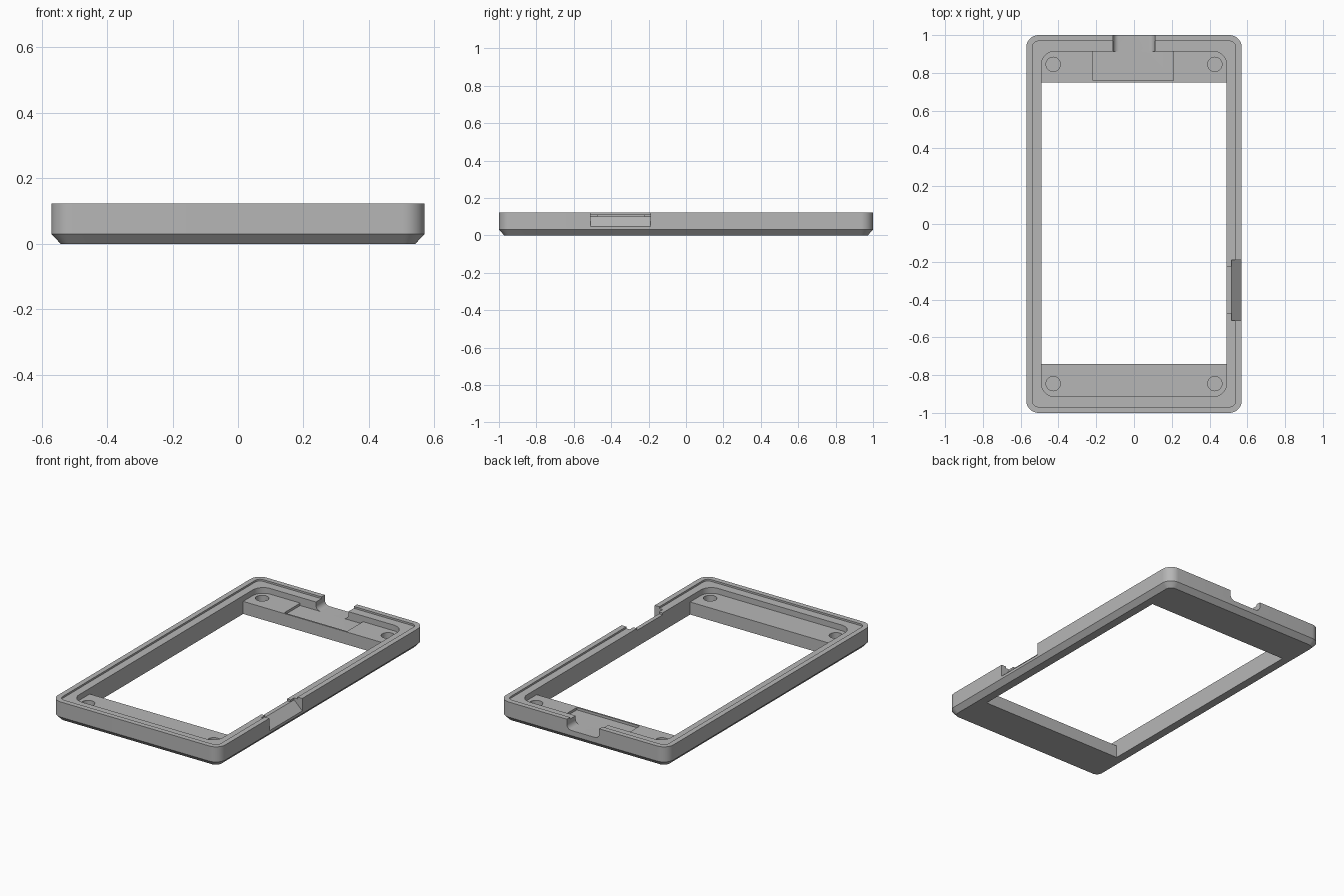
import bpy, bmesh, math

if "Cube" in bpy.data.objects:
    bpy.data.objects.remove(bpy.data.objects["Cube"])

grey = bpy.data.materials.new("plain grey")
grey.diffuse_color = (0.47, 0.47, 0.47, 1)
grey.use_nodes = True
grey.node_tree.nodes["Principled BSDF"].inputs["Base Color"].default_value = grey.diffuse_color


def rounded(hx, hy, r, n=12):
    """Rounded rectangle outline, counter-clockwise."""
    pts = []
    for k, (sx, sy) in enumerate([(1, 1), (-1, 1), (-1, -1), (1, -1)]):
        for i in range(n + 1):
            a = math.pi / 2 * (k + i / n)
            pts.append((sx * (hx - r) + r * math.cos(a), sy * (hy - r) + r * math.sin(a)))
    return pts


def loft(name, rings):
    """Closed solid through rings of 3D points."""
    bm = bmesh.new()
    loops = [[bm.verts.new(p) for p in ring] for ring in rings]
    n = len(loops[0])
    for a, b in zip(loops, loops[1:]):
        for i in range(n):
            j = (i + 1) % n
            bm.faces.new((a[i], a[j], b[j], b[i]))
    bm.faces.new(loops[0][::-1])
    bm.faces.new(loops[-1])
    bmesh.ops.recalc_face_normals(bm, faces=bm.faces)
    me = bpy.data.meshes.new(name)
    bm.to_mesh(me)
    bm.free()
    me.materials.append(grey)
    ob = bpy.data.objects.new(name, me)
    bpy.context.collection.objects.link(ob)
    return ob


def slab(name, outline, z0, z1):
    return loft(name, [[(x, y, z) for x, y in outline] for z in (z0, z1)])


def box(name, x0, x1, y0, y1, z0, z1):
    return slab(name, [(x0, y0), (x1, y0), (x1, y1), (x0, y1)], z0, z1)


def cut(target, cutter):
    """Subtract the cutter, then discard it."""
    mod = target.modifiers.new("cut", 'BOOLEAN')
    mod.operation = 'DIFFERENCE'
    mod.solver = 'EXACT'
    mod.object = cutter
    bpy.context.view_layer.objects.active = target
    bpy.ops.object.modifier_apply(modifier=mod.name)
    bpy.data.objects.remove(cutter)


TOP, LEDGE, SHELF, RECESS = 0.123, 0.112, 0.077, 0.062

# Outer body with chamfered underside
frame = loft("frame", [
    [(x, y, 0) for x, y in rounded(0.542, 0.972, 0.037)],
    [(x, y, 0.03) for x, y in rounded(0.57, 1.0, 0.065)],
    [(x, y, TOP) for x, y in rounded(0.57, 1.0, 0.065)]])

# Stepped rim, pocket and screen opening
cut(frame, slab("rim_step", rounded(0.538, 0.968, 0.033), LEDGE, 0.3))
cut(frame, slab("pocket", rounded(0.49, 0.914, 0.07), SHELF, 0.3))
cut(frame, box("opening", -0.49, 0.49, -0.74, 0.75, -0.1, 0.3))

# Blind screw holes
for sx in (-1, 1):
    for sy in (-1, 1):
        ring = [(sx * 0.428 + 0.038 * math.cos(math.tau * i / 32),
                 sy * 0.845 + 0.038 * math.sin(math.tau * i / 32)) for i in range(32)]
        cut(frame, slab("screw_hole", ring, 0.03, 0.2))

# Shallow recess in the rear shelf
cut(frame, box("rear_recess", -0.217, 0.21, 0.76, 0.914, RECESS, 0.2))

# Rear port notch with rounded lower corners
r = 0.03
profile = [(0.11, 0.2), (-0.11, 0.2)]
for cx, start in ((-0.11 + r, math.pi), (0.11 - r, 1.5 * math.pi)):
    for i in range(9):
        a = start + math.pi / 2 * i / 8
        profile.append((cx + r * math.cos(a), RECESS + r + r * math.sin(a)))
cut(frame, loft("port_notch", [[(x, y, z) for x, z in profile] for y in (0.90, 1.1)]))

# Sloped side notch and its inner gap
slope = [(0.515, 0.2), (0.515, 0.1), (0.60, 0.017), (0.60, 0.2)]
cut(frame, loft("side_notch", [[(x, y, z) for x, z in slope] for y in (-0.51, -0.19)]))
cut(frame, box("side_gap", 0.45, 0.53, -0.472, -0.224, 0.1, 0.2))

# Smooth corners, sharp edges
bpy.ops.object.select_all(action='DESELECT')
frame.select_set(True)
bpy.context.view_layer.objects.active = frame
bpy.ops.object.shade_smooth_by_angle(angle=math.radians(25))
